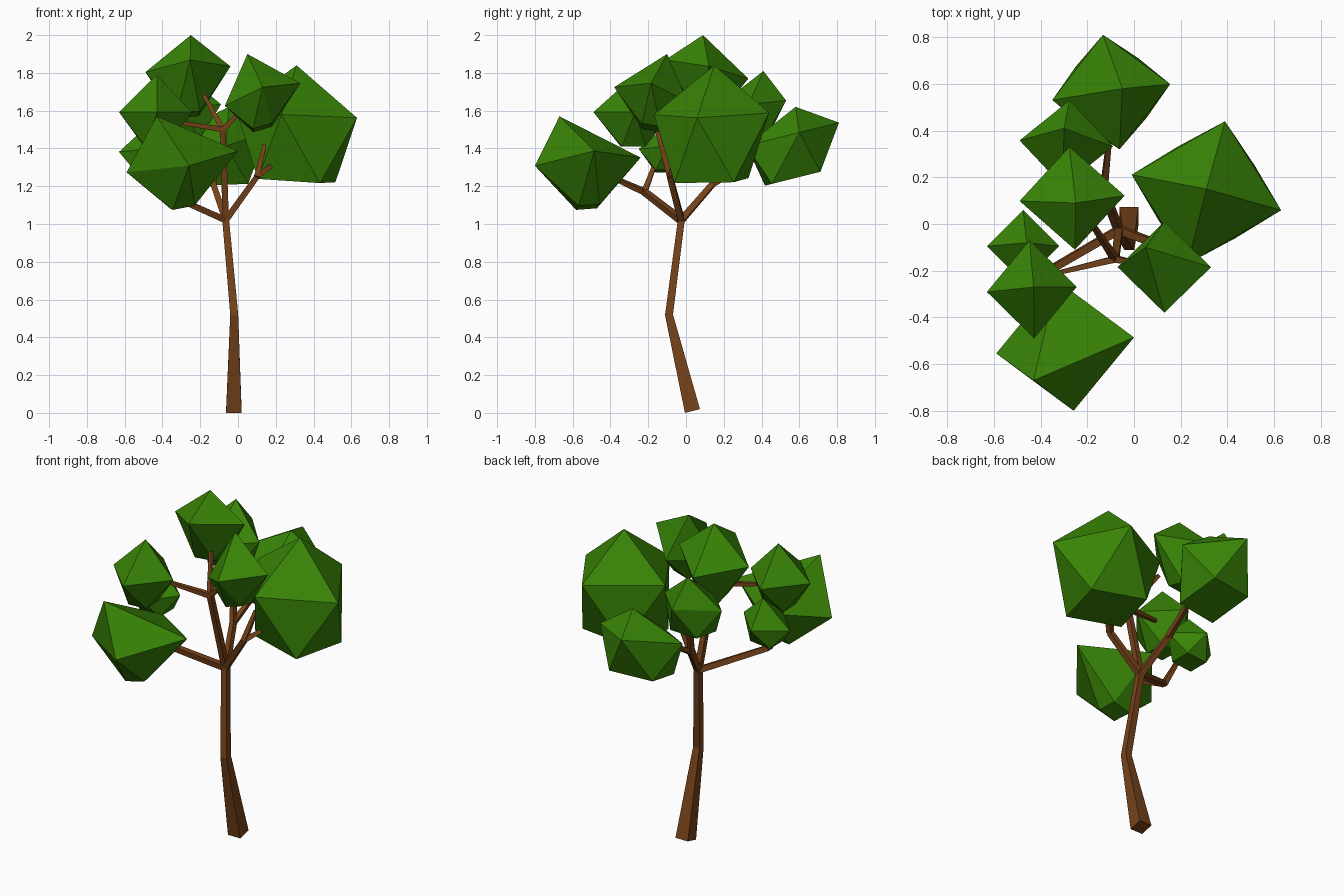
import bpy, bmesh, math
from mathutils import Vector

if "Cube" in bpy.data.objects:
    bpy.data.objects.remove(bpy.data.objects["Cube"])


def material(name, color):
    m = bpy.data.materials.new(name)
    m.diffuse_color = color
    m.use_nodes = True
    m.node_tree.nodes["Principled BSDF"].inputs["Base Color"].default_value = m.diffuse_color
    return m


BARK = material("bark", (0.18, 0.055, 0.01, 1))
LEAF = material("leaf", (0.04, 0.23, 0.002, 1))


def finish(name, bm, mat):
    bmesh.ops.recalc_face_normals(bm, faces=bm.faces[:])
    me = bpy.data.meshes.new(name)
    bm.to_mesh(me)
    bm.free()
    me.materials.append(mat)
    ob = bpy.data.objects.new(name, me)
    bpy.context.collection.objects.link(ob)
    return ob


def limb(name, points, widths):
    """Square, tapering sweep along a path."""
    pts = [Vector(p) for p in points]
    bm = bmesh.new()
    rings = []
    for i, (p, w) in enumerate(zip(pts, widths)):
        t = (pts[min(i + 1, len(pts) - 1)] - pts[max(i - 1, 0)]).normalized()
        u = Vector((0, 1, 0)).cross(t).normalized()
        v = t.cross(u)
        rings.append([bm.verts.new(p + u * a * w + v * b * w)
                      for a, b in ((1, 1), (-1, 1), (-1, -1), (1, -1))])
    for a, b in zip(rings, rings[1:]):
        for k in range(4):
            bm.faces.new((a[k], a[(k + 1) % 4], b[(k + 1) % 4], b[k]))
    bm.faces.new(rings[0])
    bm.faces.new(rings[-1])
    return finish(name, bm, BARK)


def leaf_clump(name, lo, hi, apex, ring_z, base, spin, slope):
    """Faceted clump: apex, widest ring of four, smaller turned ring below."""
    lo, hi = Vector(lo), Vector(hi)
    c, h = (lo + hi) / 2, (hi - lo) / 2
    z_ring = lo.z + (hi.z - lo.z) * ring_z
    s = math.radians(spin)
    bm = bmesh.new()
    bm.verts.new((apex[0], apex[1], hi.z))
    for k in range(8):
        upper = k % 2 == 0
        r = 1 / math.cos(s) if upper else base
        dx = h.x * r * math.cos(s + k * math.pi / 4)
        dy = h.y * r * math.sin(s + k * math.pi / 4)
        z = z_ring if upper else lo.z
        bm.verts.new((c.x + dx, c.y + dy, z + slope[0] * dx + slope[1] * dy))
    bmesh.ops.convex_hull(bm, input=bm.verts[:])
    return finish(name, bm, LEAF)


# trunk
fork = (-0.065, -0.025, 1.02)
limb("trunk", [(-0.022, 0.034, 0.01), (-0.02, -0.09, 0.52), fork],
     [0.041, 0.021, 0.018])

# main branches and their twigs: (name, joint, twig ends)
branches = [
    ("left_branch", (-0.40, -0.22, 1.17), [(-0.48, -0.14, 1.38), (-0.35, -0.44, 1.27)]),
    ("centre_branch", (-0.08, -0.15, 1.50),
     [(-0.33, -0.21, 1.54), (0.02, -0.17, 1.60), (-0.18, 0.0, 1.68)]),
    ("right_branch", (0.10, -0.085, 1.25), [(0.23, 0.03, 1.35), (0.14, -0.03, 1.42)]),
    ("back_branch", (-0.13, 0.14, 1.21), [(-0.10, 0.42, 1.38), (-0.24, 0.30, 1.55)]),
]
for name, joint, ends in branches:
    limb(name, [fork, joint], [0.017, 0.015])
    for i, end in enumerate(ends):
        limb(f"{name}_twig_{i + 1}", [joint, end], [0.015, 0.009])

# leaf clumps: low corner, high corner, apex, ring height, base size, spin, slope
clumps = [
    ("right", (-0.01, -0.17, 1.23), (0.63, 0.44, 1.84), (0.31, 0.15), 0.58, 0.75, -14,
     (-0.06, 0.03)),
    ("front_right", (-0.07, -0.38, 1.51), (0.33, 0.01, 1.90), (0.05, -0.10), 0.45, 0.35, 0,
     (0.3, -0.2)),
    ("back", (-0.35, 0.32, 1.24), (0.155, 0.81, 1.62), (-0.05, 0.58), 0.62, 0.75, 8,
     (0.0, 0.25)),
    ("front", (-0.59, -0.80, 1.09), (0.0, -0.24, 1.57), (-0.43, -0.67), 0.5, 0.28, 7,
     (0.18, 0.1)),
    ("top", (-0.49, -0.11, 1.58), (-0.04, 0.33, 2.0), (-0.25, 0.09), 0.57, 0.38, 3,
     (0.08, -0.22)),
    ("left", (-0.63, -0.49, 1.41), (-0.245, -0.07, 1.79), (-0.43, -0.27), 0.48, 0.42, 3,
     (0.0, 0.0)),
    ("lower_left", (-0.63, -0.25, 1.28), (-0.32, 0.06, 1.54), (-0.46, -0.08), 0.45, 0.6, 0,
     (0.1, 0.0)),
    ("back_left", (-0.49, 0.16, 1.46), (-0.09, 0.53, 1.81), (-0.30, 0.41), 0.5, 0.65, -4,
     (0.0, 0.1)),
]
for name, *shape in clumps:
    leaf_clump(f"{name}_leaf_clump", *shape)
